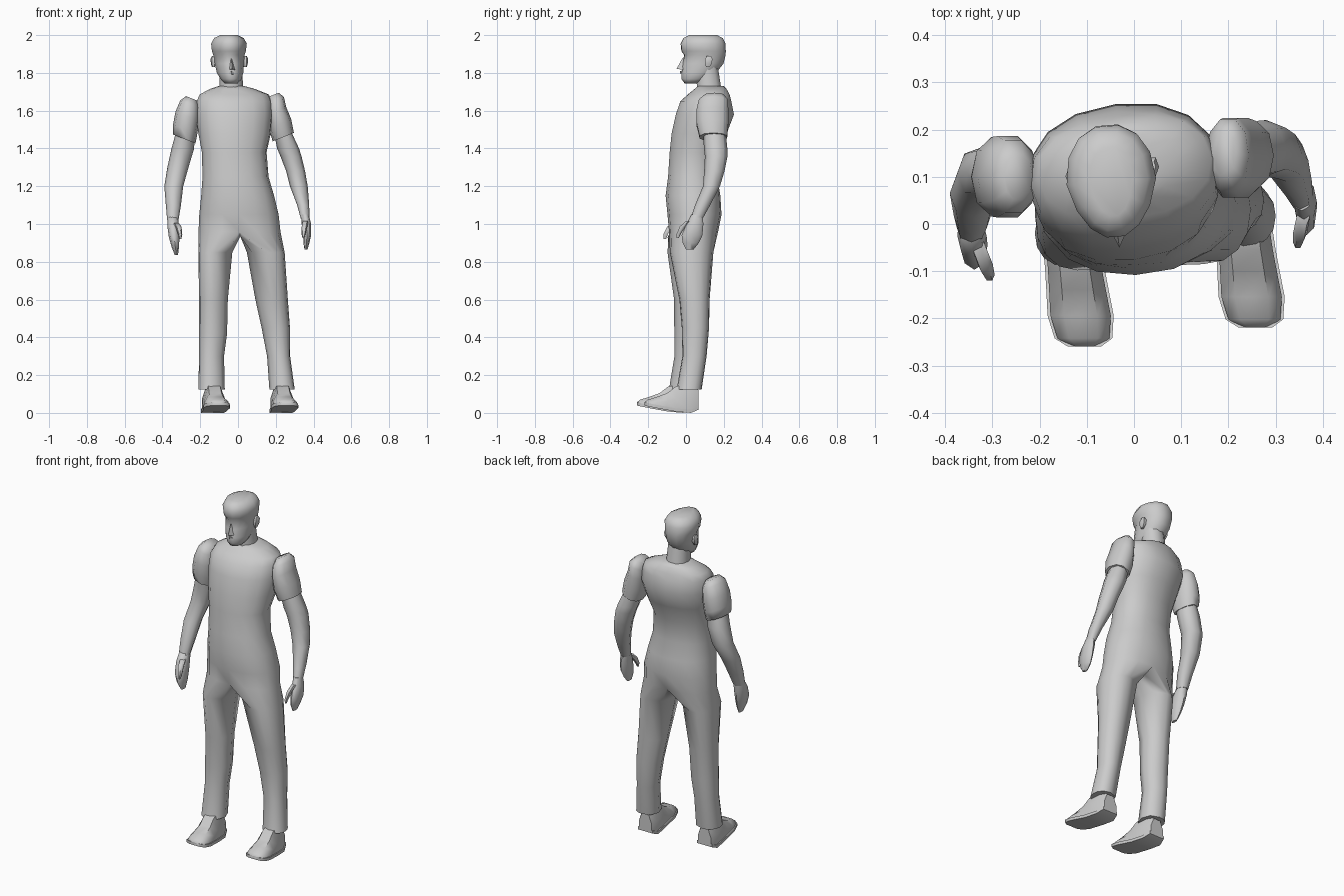
import bpy, bmesh, math
from mathutils import Vector

grey = bpy.data.materials.new("plain_grey")
grey.diffuse_color = (0.6, 0.6, 0.6, 1)


def spow(v, p):
    return math.copysign(abs(v) ** p, v)


def finish(bm, name, angle=60):
    bmesh.ops.recalc_face_normals(bm, faces=bm.faces)
    me = bpy.data.meshes.new(name)
    bm.to_mesh(me)
    bm.free()
    ob = bpy.data.objects.new(name, me)
    bpy.context.collection.objects.link(ob)
    me.materials.append(grey)
    bpy.ops.object.select_all(action='DESELECT')
    ob.select_set(True)
    bpy.context.view_layer.objects.active = ob
    bpy.ops.object.shade_smooth_by_angle(angle=math.radians(angle))
    return ob


def ring(bm, cx, cy, z, rx, ry, angles, p=0.9, yaw=0, tilt=0, egg=0):
    """Horizontal section; egg narrows the front, tilt slopes it along x."""
    out = []
    for a in angles:
        x, y = rx * spow(math.cos(a), p), ry * spow(math.sin(a), p)
        if y < 0:
            x *= 1 + egg * y / ry
        X = x * math.cos(yaw) - y * math.sin(yaw)
        Y = x * math.sin(yaw) + y * math.cos(yaw)
        out.append(bm.verts.new((cx + X, cy + Y, z + tilt * x)))
    return out


def bridge(bm, a, b):
    for i in range(len(a)):
        j = (i + 1) % len(a)
        bm.faces.new((a[i], a[j], b[j], b[i]))


def circle(n):
    return [2 * math.pi * i / n for i in range(n)]


def loft(name, stations, n=10, angle=60, **kw):
    bm = bmesh.new()
    rings = [ring(bm, *s, circle(n), **kw) for s in stations]
    for a, b in zip(rings, rings[1:]):
        bridge(bm, a, b)
    bm.faces.new(rings[0])
    bm.faces.new(rings[-1])
    return finish(bm, name, angle)


# Torso and trousers: one skin that splits into two legs at the crotch
torso = [(-.035, .13, 1.73, .07, .07), (-.03, .13, 1.715, .12, .085),
         (-.02, .12, 1.685, .185, .11), (-.02, .105, 1.65, .2, .135),
         (-.02, .1, 1.58, .205, .155), (-.018, .07, 1.48, .193, .147),
         (-.02, .045, 1.38, .172, .132), (-.013, .035, 1.25, .175, .13),
         (-.002, .037, 1.15, .193, .145), (.005, .045, 1.05, .21, .143),
         (.008, .04, .96, .217, .13)]
right_leg = [(.147, .03, .85, .1, .115), (.178, .045, .6, .086, .08),
             (.2, .05, .45, .075, .072), (.215, .045, .3, .061, .064),
             (.233, .017, .125, .067, .066)]
left_leg = [(-.12, .02, .85, .09, .118), (-.13, .017, .6, .076, .08),
            (-.132, .01, .42, .074, .072), (-.14, .005, .3, .066, .066),
            (-.14, -.02, .125, .07, .07)]
bm = bmesh.new()
rings = [ring(bm, *s, circle(16), yaw=.12 * min(1, max(0, (s[2] - 1) / .5)))
         for s in torso]
for a, b in zip(rings, rings[1:]):
    bridge(bm, a, b)
bm.faces.new(rings[0])
hip = rings[-1]
crotch = [bm.verts.new((.012, y, .935)) for y in (.1, .04, -.02)]
outer = [-math.pi / 2 + math.pi * i / 8 for i in range(9)]
inner = [math.pi / 2 + math.pi * i / 4 for i in (1, 2, 3)]
right_top = hip[12:] + hip[:5] + crotch
left_top = hip[4:13] + crotch[::-1]
for top, leg, turn in ((right_top, right_leg, 0), (left_top, left_leg, math.pi)):
    prev = top
    for s in leg:
        cur = ring(bm, *s, [a + turn for a in outer + inner])
        bridge(bm, prev, cur)
        prev = cur
    bm.faces.new(prev)
finish(bm, "torso_and_trousers", 75)

# Shoes with soles: sections marching from heel to toe
# (distance, half width, bottom, top)
shoe = [(0, .042, .02, .12), (.04, .055, .003, .15), (.12, .057, .01, .14),
        (.165, .06, .018, .105), (.22, .064, .028, .085), (.268, .055, .038, .07),
        (.285, .03, .042, .058)]


def shoe_loft(name, hx, hy, grow, sole):
    bm = bmesh.new()
    rings = []
    for d, w, zb, zt in shoe:
        if sole:
            zt = zb + .014
            zb -= .003
        r = []
        for sx, t in ((-1, 0), (1, 0), (1, .5), (.55, 1), (-.55, 1), (-1, .5)):
            if sole and t == 1:
                sx = math.copysign(1, sx)
            r.append(bm.verts.new((hx + .035 * d / .285 + sx * (w + grow),
                                   hy - d, zb + (zt - zb) * t)))
        rings.append(r)
    for a, b in zip(rings, rings[1:]):
        bridge(bm, a, b)
    bm.faces.new(rings[0])
    bm.faces.new(rings[-1])
    finish(bm, name, 50)


for side, hx, hy in (("right", .222, .066), ("left", -.14, .026)):
    shoe_loft(side + "_shoe", hx, hy, 0, False)
    shoe_loft(side + "_sole", hx, hy, .006, True)

# Sleeves
loft("right_sleeve", [(.19, .15, 1.685, .025, .05), (.198, .145, 1.655, .045, .08),
                      (.205, .14, 1.6, .05, .088), (.222, .14, 1.53, .06, .088),
                      (.24, .145, 1.46, .056, .076)], 10, 70, tilt=.4)
loft("left_sleeve", [(-.245, .1, 1.665, .03, .05), (-.255, .1, 1.635, .05, .08),
                     (-.268, .1, 1.57, .063, .09), (-.28, .1, 1.5, .064, .088),
                     (-.285, .1, 1.45, .06, .076)], 10, 70, tilt=-.4)

# Arms
loft("right_arm", [(.235, .15, 1.49, .046, .06), (.265, .157, 1.4, .058, .062),
                   (.28, .16, 1.36, .056, .06), (.305, .15, 1.28, .05, .054),
                   (.322, .135, 1.2, .047, .045), (.345, .088, 1.1, .032, .04),
                   (.355, .057, 1.03, .023, .032)], 8)
loft("left_arm", [(-.28, .1, 1.48, .05, .06), (-.292, .11, 1.4, .06, .06),
                  (-.318, .108, 1.3, .056, .056), (-.34, .065, 1.2, .05, .05),
                  (-.342, .02, 1.1, .04, .042), (-.345, -.008, 1.02, .03, .034)], 8)

# Hands and thumbs
loft("right_hand", [(.355, .058, 1.05, .02, .03), (.362, .047, 1.0, .025, .045),
                    (.366, .032, .94, .021, .055), (.362, .025, .9, .016, .043),
                    (.36, .02, .865, .008, .02)], 8)
loft("left_hand", [(-.345, -.005, 1.04, .027, .03), (-.343, -.025, .99, .031, .045),
                   (-.338, -.045, .93, .028, .052), (-.332, -.05, .88, .02, .042),
                   (-.326, -.05, .835, .008, .02)], 8)
loft("right_thumb", [(.358, .015, 1.015, .014, .02), (.352, -.018, .985, .015, .018),
                     (.347, -.04, .945, .01, .012), (.347, -.044, .925, .005, .006)], 6)
loft("left_thumb", [(-.328, -.05, 1.005, .015, .02), (-.315, -.085, .985, .016, .018),
                    (-.306, -.108, .945, .011, .013), (-.306, -.112, .92, .006, .007)], 6)

# Neck and head
loft("neck", [(-.035, .125, 1.68, .068, .07), (-.036, .12, 1.74, .062, .066),
              (-.038, .11, 1.83, .06, .062)], 10)
loft("head", [(-.036, .03, 1.745, .035, .038), (-.037, .05, 1.768, .056, .076),
              (-.042, .068, 1.8, .07, .093), (-.046, .09, 1.85, .078, .11),
              (-.048, .1, 1.895, .083, .111), (-.048, .093, 1.915, .09, .119),
              (-.048, .09, 1.955, .095, .12), (-.048, .09, 1.985, .078, .105),
              (-.048, .09, 2.0, .045, .075)], 14, 60, egg=.22, yaw=.08)


def wedge(name, pts):
    bm = bmesh.new()
    for p in pts:
        bm.verts.new(p)
    bmesh.ops.convex_hull(bm, input=bm.verts)
    return finish(bm, name, 30)


# Nose, brow and moustache
wedge("nose", [(-.035, -.018, 1.88), (-.031, -.05, 1.822), (-.052, -.01, 1.815),
               (-.013, -.01, 1.815), (-.033, .02, 1.85)])
wedge("moustache", [(-.034, -.033, 1.81), (-.034, -.03, 1.795), (-.065, -.008, 1.788),
                    (-.003, -.008, 1.788), (-.034, .02, 1.8)])

# Ears
for name, x, y in (("left_ear", -.13, .095), ("right_ear", .038, .115)):
    loft(name, [(x, y, 1.83, .008, .01), (x, y + .004, 1.85, .014, .02),
                (x, y + .006, 1.875, .015, .022), (x, y + .006, 1.89, .008, .012)], 6)
